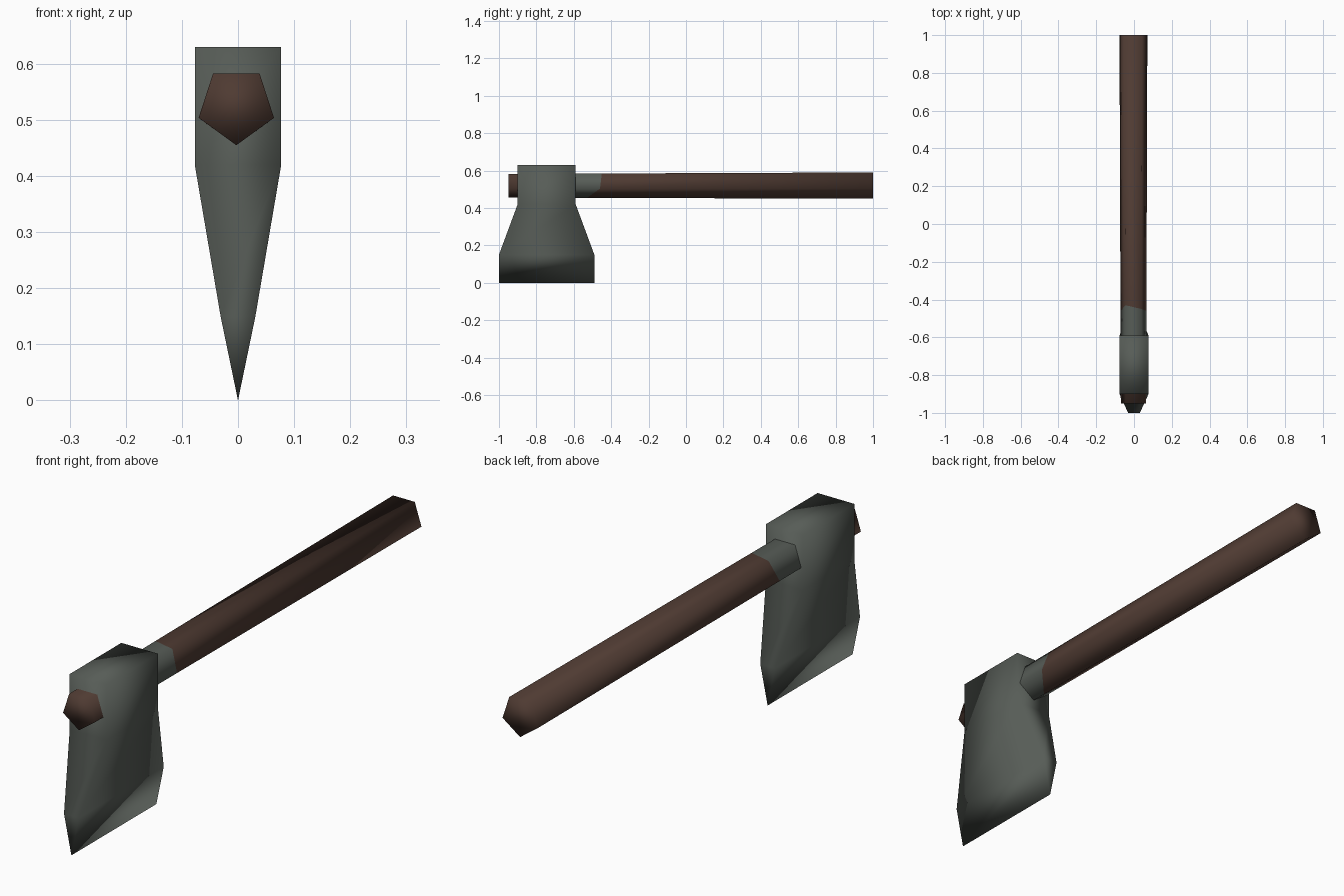
import bpy, math

if "Cube" in bpy.data.objects:
    bpy.data.objects.remove(bpy.data.objects["Cube"])


def material(name, rgb):
    m = bpy.data.materials.new(name)
    m.diffuse_color = (*rgb, 1)
    m.use_nodes = True
    m.node_tree.nodes["Principled BSDF"].inputs["Base Color"].default_value = m.diffuse_color
    return m


steel = material("grey steel", (0.095, 0.108, 0.095))
wood = material("brown wood", (0.078, 0.043, 0.032))


def make(name, verts, faces, mats):
    me = bpy.data.meshes.new(name)
    me.from_pydata(verts, [], faces)
    for m in mats:
        me.materials.append(m)
    for p in me.polygons:
        p.use_smooth = True
    ob = bpy.data.objects.new(name, me)
    bpy.context.collection.objects.link(ob)
    return ob


def loft(rings):
    n = len(rings[0])
    verts = [v for r in rings for v in r]
    faces = [[k * n + i, k * n + (i + 1) % n, (k + 1) * n + (i + 1) % n, (k + 1) * n + i]
             for k in range(len(rings) - 1) for i in range(n)]
    last = (len(rings) - 1) * n
    faces.append([last + i for i in range(n)])
    return verts, faces


# Axe head: rectangles narrowing to a sharp edge (z, half width, y min, y max)
rings = []
for z, w, a, b in [(0.15, 0.031, -1, -0.49), (0.42, 0.077, -0.9, -0.59),
                   (0.63, 0.077, -0.9, -0.59)]:
    rings.append([(-w, a, z), (w, a, z), (w, b, z), (-w, b, z)])
verts, faces = loft(rings)
e = len(verts)
verts += [(0, -1, 0), (0, -0.49, 0)]
faces += [[e, 1, 0], [e, e + 1, 2, 1], [e + 1, 3, 2], [e + 1, e, 0, 3]]
make("axe_head", verts, faces, [steel])


# Handle: five-sided rod, point down, with a grey collar behind the head
def pentagon(ys):
    out = []
    for i, y in enumerate(ys):
        t = (y + 0.95) / 1.95
        r = 0.0705 + 0.007 * t
        a = -math.pi / 2 - i * math.tau / 5
        out.append((-0.003 + r * math.cos(a), y, 0.5255 + 0.002 * t + r * math.sin(a)))
    return out


rings = [pentagon([-0.95] * 5), pentagon([-0.62] * 5),
         pentagon([-0.53, -0.46, -0.43, -0.45, -0.46]), pentagon([1] * 5)]
verts, faces = loft(rings)
faces = [f[::-1] for f in faces] + [[0, 1, 2, 3, 4]]
handle = make("handle", verts, faces, [wood, steel])
for p in handle.data.polygons:
    if -0.62 < p.center.y < -0.47 and len(p.vertices) == 4:
        p.material_index = 1

# Consistent outward normals
import bmesh
for ob in bpy.context.collection.objects:
    bm = bmesh.new()
    bm.from_mesh(ob.data)
    bmesh.ops.recalc_face_normals(bm, faces=bm.faces)
    bm.to_mesh(ob.data)
    bm.free()
